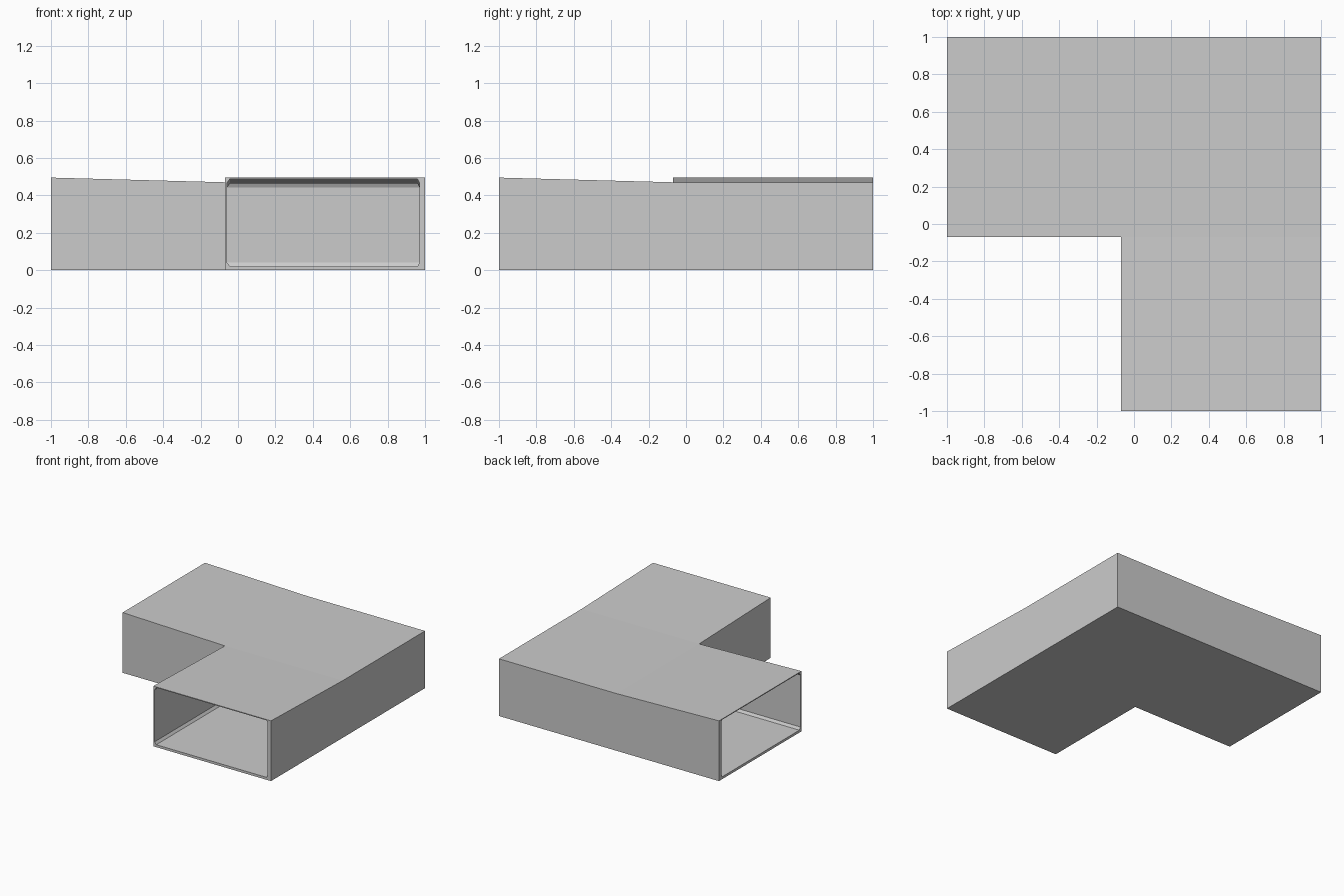
import bpy, bmesh

if "Cube" in bpy.data.objects:
    bpy.data.objects.remove(bpy.data.objects["Cube"])

TURN = -0.07          # where each arm meets the flat corner block
WIDTH = 1.07          # duct width, measured from the outer wall
TOP_END, TOP_TURN = 0.495, 0.47


def profile(top):
    """Closed (distance from outer wall, height) loops: outside and inside."""
    outside = [(0.005, 0), (WIDTH, 0), (WIDTH, top), (0.005, top)]
    d0, d1, z0, z1, c = 0.03, WIDTH - 0.012, 0.02, top - 0.007, 0.02
    inside = [(d0, z0 + c), (d0 + 0.01, z0), (d1 - 0.015, z0), (d1, z0 + c),
              (d1, z1 - c), (d1 - 0.015, z1), (d0 + 0.01, z1), (d0, z1 - c)]
    return outside, inside


# stations along the elbow: front arm, mitred corner, left arm
stations = [
    (lambda d: (1 - d, -1), TOP_END),
    (lambda d: (1 - d, TURN), TOP_TURN),
    (lambda d: (1 - d, 1 - d), TOP_TURN),
    (lambda d: (TURN, 1 - d), TOP_TURN),
    (lambda d: (-1, 1 - d), TOP_END),
]

bm = bmesh.new()
end_edges = [[], []]
for which in (0, 1):
    rings = []
    for place, top in stations:
        rings.append([bm.verts.new((*place(d), z)) for d, z in profile(top)[which]])
    for a, b in zip(rings, rings[1:]):
        n = len(a)
        for i in range(n):
            j = (i + 1) % n
            bm.faces.new((a[i], a[j], b[j], b[i]))
    # remember the open loops so the rims can be closed
    for k, ring in enumerate((rings[0], rings[-1])):
        for i, v in enumerate(ring):
            end_edges[k].append(bm.edges.get((v, ring[(i + 1) % len(ring)])))

# rims joining outer and inner skins at both openings
for edges in end_edges:
    bmesh.ops.triangle_fill(bm, edges=edges, use_beauty=True, use_dissolve=False)

bmesh.ops.remove_doubles(bm, verts=bm.verts, dist=0.0005)
bmesh.ops.dissolve_degenerate(bm, edges=bm.edges, dist=0.0005)
bmesh.ops.recalc_face_normals(bm, faces=bm.faces)

mesh = bpy.data.meshes.new("duct_elbow")
bm.to_mesh(mesh)
bm.free()
duct = bpy.data.objects.new("duct_elbow", mesh)
bpy.context.collection.objects.link(duct)
# outer walls sit 0.005 in, so nudge the footprint back to the full size
for v in mesh.vertices:
    if v.co.x > 0.99:
        v.co.x = 1.0
    if v.co.y > 0.99:
        v.co.y = 1.0
